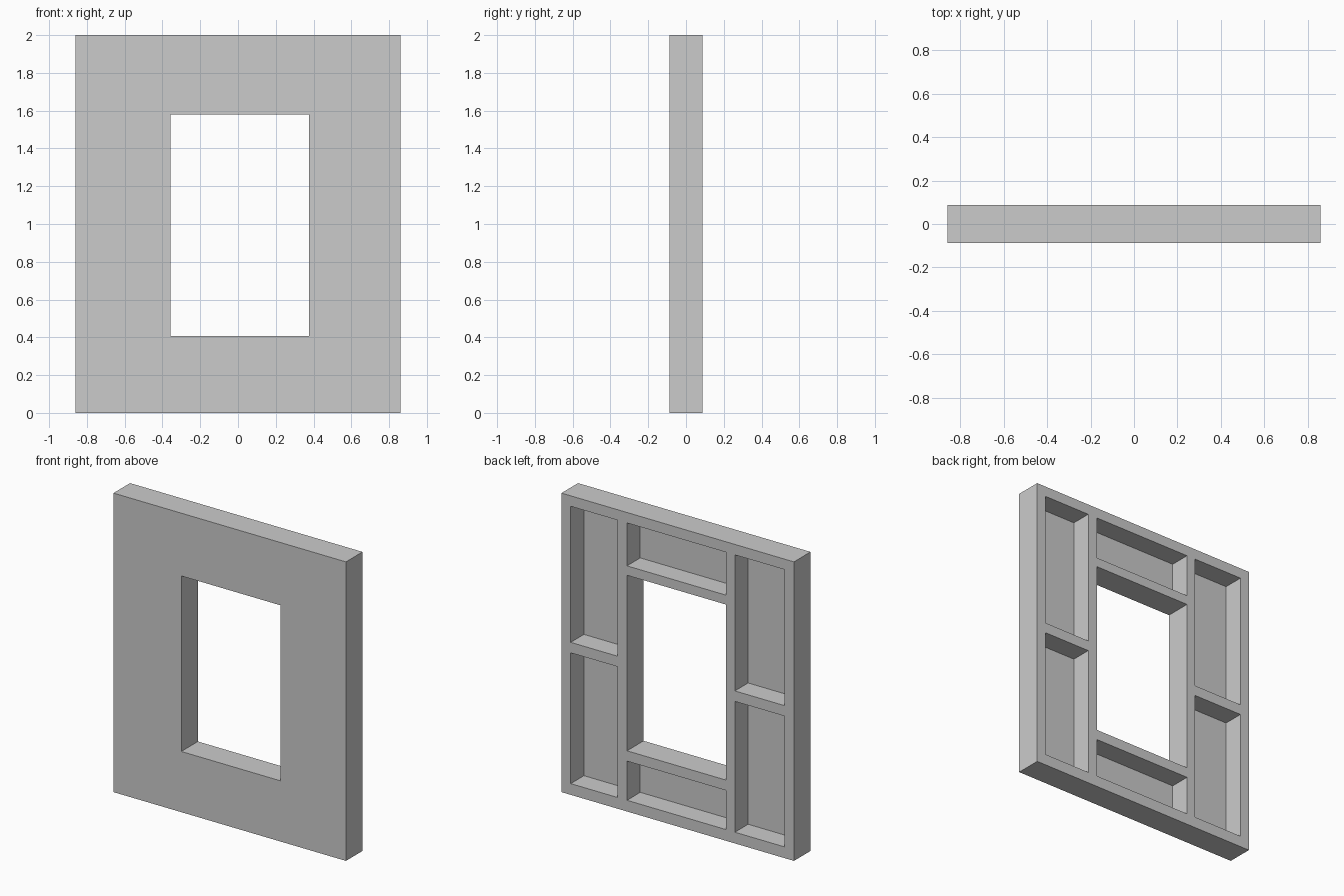
import bpy, bmesh

if "Cube" in bpy.data.objects:
    bpy.data.objects.remove(bpy.data.objects["Cube"])

FRONT, BACK = -0.0875, 0.0875   # panel depth
SHEET_BACK = -0.052             # inner face of the front sheet


def boxes(name, spans):
    """One object holding a box per (x0, x1, y0, y1, z0, z1) span."""
    bm = bmesh.new()
    for x0, x1, y0, y1, z0, z1 in spans:
        verts = bmesh.ops.create_cube(bm, size=1)["verts"]
        bmesh.ops.scale(bm, vec=(x1 - x0, y1 - y0, z1 - z0), verts=verts)
        bmesh.ops.translate(bm, vec=((x0 + x1) / 2, (y0 + y1) / 2, (z0 + z1) / 2), verts=verts)
    mesh = bpy.data.meshes.new(name)
    bm.to_mesh(mesh)
    bm.free()
    obj = bpy.data.objects.new(name, mesh)
    bpy.context.collection.objects.link(obj)
    return obj


# Solid slab: front sheet plus stud frame
panel = boxes("wall_panel", [(-0.86, 0.86, FRONT, BACK, 0, 2)])

# Window opening through the full depth
cuts = [(-0.358, 0.375, -0.2, 0.2, 0.406, 1.58)]

# Open pockets between the studs, on the back only
sides = [(-0.792, -0.423), (0.445, 0.792)]
bays = [(x0, x1, z0, z1) for x0, x1 in sides for z0, z1 in [(0.075, 0.95), (1.02, 1.93)]]
bays += [(-0.358, 0.375, 0.075, 0.337), (-0.358, 0.375, 1.643, 1.93)]
cuts += [(x0, x1, SHEET_BACK, 0.2, z0, z1) for x0, x1, z0, z1 in bays]
cutter = boxes("opening_cutter", cuts)
cutter.hide_render = True

# Carve the slab, then drop the cutter
mod = panel.modifiers.new("openings", "BOOLEAN")
mod.operation = "DIFFERENCE"
mod.solver = "EXACT"
mod.object = cutter
bpy.context.view_layer.update()
deps = bpy.context.evaluated_depsgraph_get()
carved = bpy.data.meshes.new_from_object(panel.evaluated_get(deps))
panel.modifiers.clear()
panel.data = carved
bpy.data.objects.remove(cutter)
